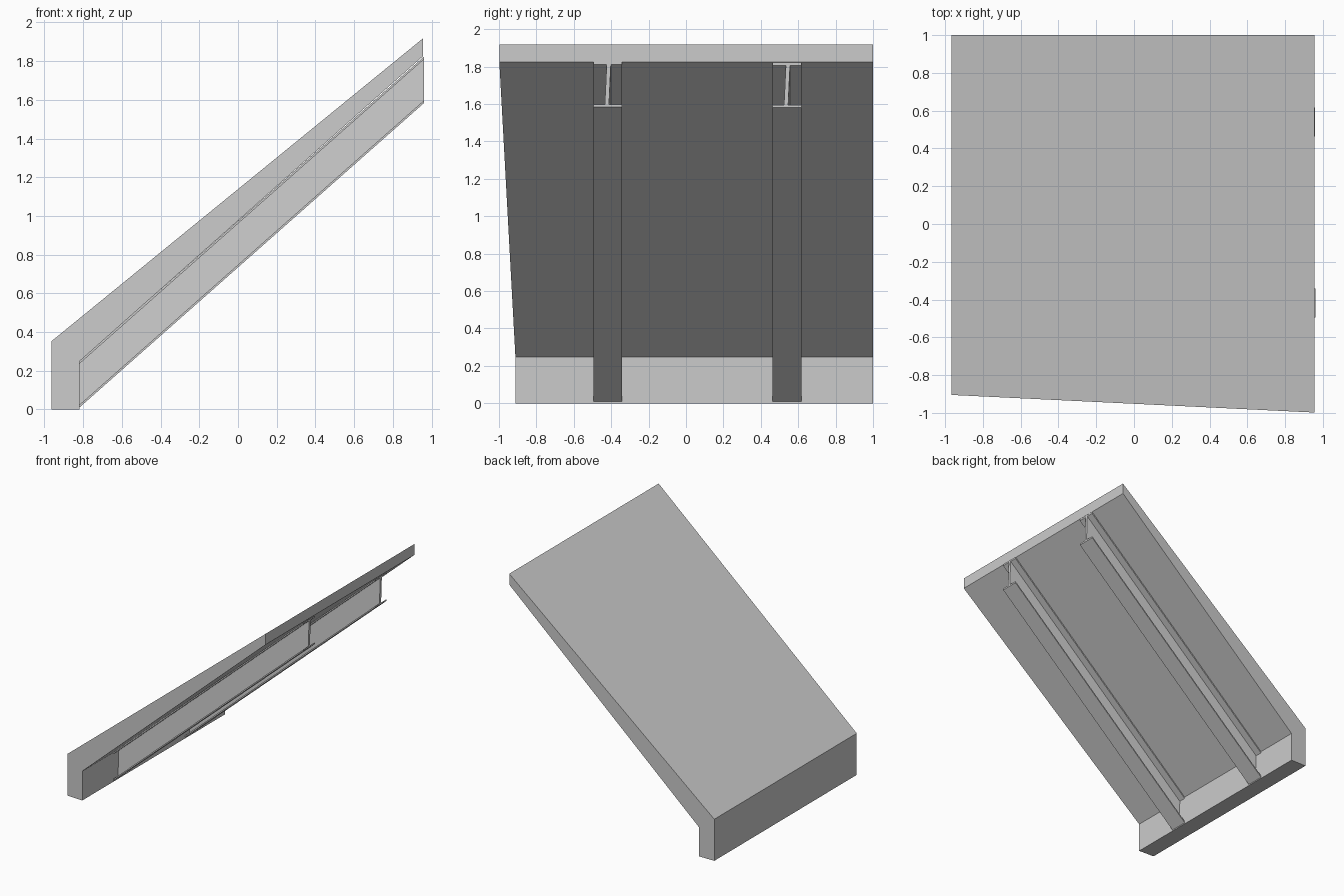
import bpy, bmesh

if "Cube" in bpy.data.objects:
    bpy.data.objects.remove(bpy.data.objects["Cube"])


def loft(name, ring_a, ring_b):
    """Solid between two matching closed outlines."""
    bm = bmesh.new()
    a = [bm.verts.new(p) for p in ring_a]
    b = [bm.verts.new(p) for p in ring_b]
    n = len(a)
    bm.faces.new(a)
    bm.faces.new(b[::-1])
    for i in range(n):
        j = (i + 1) % n
        bm.faces.new((a[j], a[i], b[i], b[j]))
    bmesh.ops.recalc_face_normals(bm, faces=bm.faces)
    mesh = bpy.data.meshes.new(name)
    bm.to_mesh(mesh)
    bm.free()
    obj = bpy.data.objects.new(name, mesh)
    bpy.context.collection.objects.link(obj)
    return obj


# Sloping slab with a downturned lip; its front side splays outward uphill
profile = [(-0.965, 0.0), (-0.82, 0.0), (-0.82, 0.248),
           (0.955, 1.825), (0.955, 1.917), (-0.965, 0.352)]


def front_y(x):
    return -0.905 - 0.093 * (x + 0.965) / 1.92


loft("roof_slab",
     [(x, front_y(x), z) for x, z in profile],
     [(x, 1.0, z) for x, z in profile])


# I-section beams under the slab, with vertical end cuts
def beam(name, y, end_x):
    half, web, height, flange = 0.077, 0.011, 0.24, 0.014
    lean = 0.005  # slight lean of the web
    section = [(-half, 0), (half, 0), (half, flange),
               (web - lean, flange), (web + lean, height - flange),
               (half, height - flange), (half, height), (-half, height),
               (-half, height - flange), (-web + lean, height - flange),
               (-web - lean, flange), (-half, flange)]

    def ring(x):
        base = 0.008 + 0.8835 * (x + 0.822)
        return [(x, y + dy, base + dz) for dy, dz in section]

    loft(name, ring(-0.822), ring(end_x))


beam("front_beam", -0.418, 0.962)
beam("back_beam", 0.54, 0.958)
